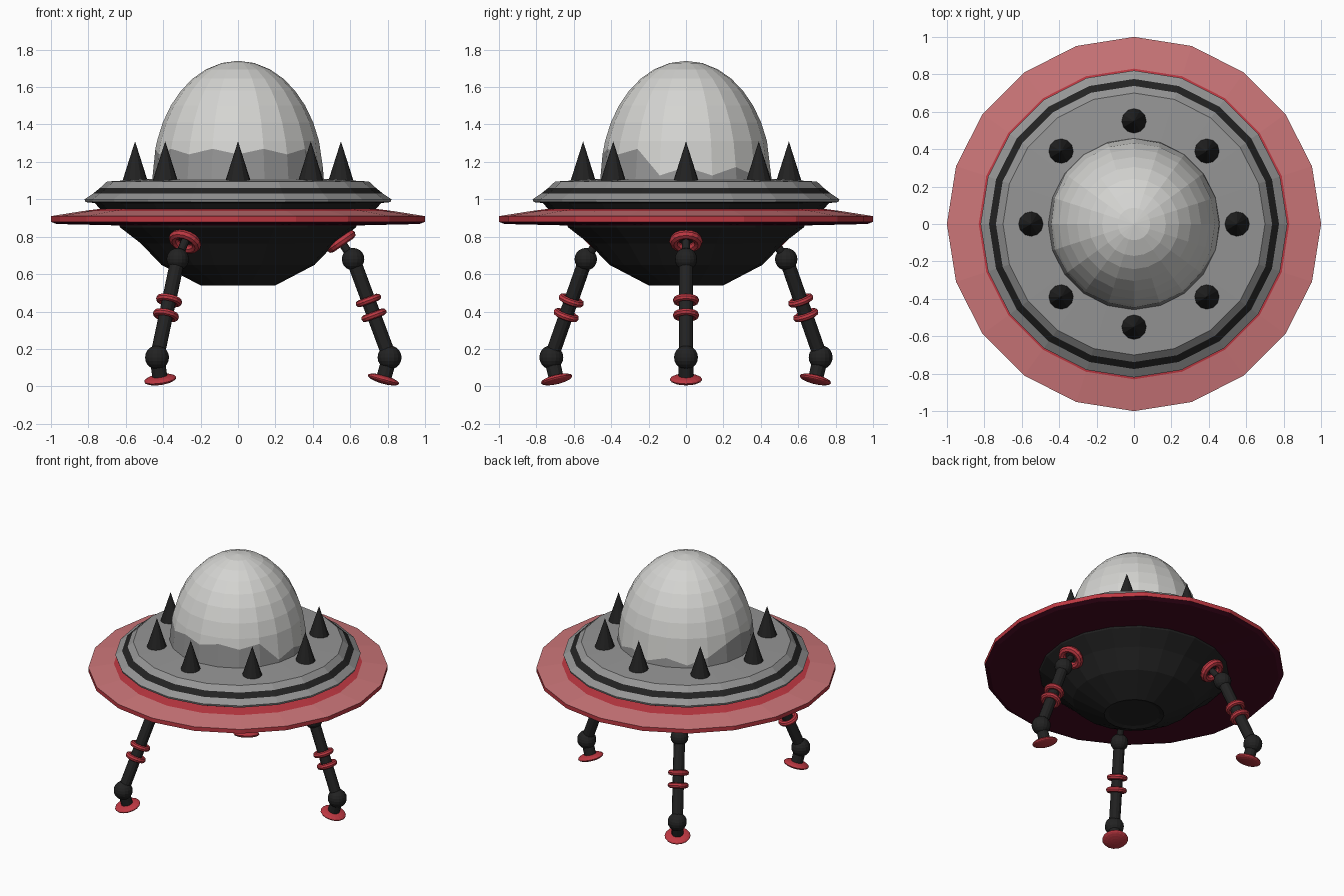
import bpy, bmesh, math
from mathutils import Vector

if "Cube" in bpy.data.objects:
    bpy.data.objects.remove(bpy.data.objects["Cube"])


def material(name, r, g, b):
    m = bpy.data.materials.new(name)
    m.diffuse_color = (r, g, b, 1)
    m.use_nodes = True
    m.node_tree.nodes["Principled BSDF"].inputs["Base Color"].default_value = m.diffuse_color
    return m


BLACK = material("black", 0.016, 0.016, 0.016)
GREY = material("deck grey", 0.30, 0.30, 0.30)
WHITE = material("dome white", 0.66, 0.66, 0.64)
RED = material("red", 0.52, 0.04, 0.055)
PINK = material("faded red", 0.60, 0.18, 0.19)
MAROON = material("maroon", 0.06, 0.003, 0.015)
N = 20


def lathe(name, rings, mats):
    """Skin a list of rings; ring = (radius, z) or a function of the angle."""
    bm = bmesh.new()
    rows = []
    for ring in rings:
        row = []
        if not callable(ring) and ring[0] == 0:
            row = [bm.verts.new((0, 0, ring[1]))] * N
        else:
            for i in range(N):
                a = math.tau * i / N
                r, z = ring(i) if callable(ring) else ring
                row.append(bm.verts.new((r * math.cos(a), r * math.sin(a), z)))
        rows.append(row)
    slots = list(dict.fromkeys(mats))
    for k, m in enumerate(mats):
        for i in range(N):
            j = (i + 1) % N
            quad = [rows[k][i], rows[k][j], rows[k + 1][j], rows[k + 1][i]]
            f = bm.faces.new(list(dict.fromkeys(quad)))
            f.material_index = slots.index(m)
    bmesh.ops.recalc_face_normals(bm, faces=bm.faces)
    me = bpy.data.meshes.new(name)
    bm.to_mesh(me)
    bm.free()
    for m in slots:
        me.materials.append(m)
    ob = bpy.data.objects.new(name, me)
    bpy.context.collection.objects.link(ob)
    return ob


def finish(name, mat):
    ob = bpy.context.object
    ob.name = name
    ob.data.materials.append(mat)
    return ob


def facing(direction):
    return Vector(direction).to_track_quat('Z', 'Y').to_euler()


def rod(name, a, b, r, mat):
    a, b = Vector(a), Vector(b)
    bpy.ops.mesh.primitive_cylinder_add(vertices=12, radius=r, depth=(b - a).length,
                                        location=(a + b) / 2, rotation=facing(b - a))
    return finish(name, mat)


def ball(name, p, r, mat, scale=(1, 1, 1), axis=(0, 0, 1)):
    bpy.ops.mesh.primitive_uv_sphere_add(segments=16, ring_count=10, radius=r,
                                         location=p, rotation=facing(axis))
    ob = finish(name, mat)
    ob.scale = scale
    return ob


def collar(name, p, axis, big, small):
    bpy.ops.mesh.primitive_torus_add(major_segments=16, minor_segments=8, major_radius=big,
                                     minor_radius=small, location=p, rotation=facing(axis))
    return finish(name, RED)


# lower hull
lathe("lower_hull", [(0.64, 0.87), (0.63, 0.85), (0.52, 0.765), (0.41, 0.65), (0.20, 0.54),
                     (0.17, 0.55), (0, 0.55)], [BLACK] * 6)

# wide outer ring
lathe("outer_ring", [(0.62, 0.86), (0.97, 0.868), (1.0, 0.88), (1.0, 0.91), (0.83, 0.937),
                     (0.73, 0.95)], [MAROON, MAROON, RED, PINK, RED])

# neck and upper deck with its black stripe
lathe("upper_deck", [(0.73, 0.94), (0.765, 0.98), (0.815, 0.985), (0.82, 1.0), (0.775, 1.03),
                     (0.738, 1.06), (0.70, 1.095), (0.45, 1.11), (0, 1.11)],
      [BLACK, BLACK, GREY, GREY, BLACK, GREY, GREY, GREY])


# egg-shaped dome, white dripping over a grey base at the front and left
def egg(z):
    t = max(0.0, (z - 1.12) / 0.62)
    return 0.455 * math.sqrt(max(0.0, 1 - t * t))


def drip(i):
    ang = 360 * i / N
    wave = 0.015 * (-1) ** i
    z = 1.255 + wave if 155 < ang < 325 else 1.15 + 1.5 * wave
    return egg(z), z


heights = [1.12 + 0.62 * math.sin(math.radians(d)) for d in (18, 28, 38, 48, 58, 68, 79)]
lathe("dome", [(0.46, 1.09), drip] + [(egg(z), z) for z in heights] + [(0, 1.74)],
      [GREY] + [WHITE] * 8)

# eight spikes around the dome
for k in range(8):
    a = math.tau * k / 8
    bpy.ops.mesh.primitive_cone_add(vertices=12, radius1=0.07, radius2=0, depth=0.22,
                                    location=(0.55 * math.cos(a), 0.55 * math.sin(a), 1.20))
    finish("spike", BLACK)

# three landing legs: direction, hip radius, ankle radius
for deg, hip_r, ankle_r in ((0, 0.615, 0.81), (121, 0.625, 0.84), (239, 0.625, 0.84)):
    d = Vector((math.cos(math.radians(deg)), math.sin(math.radians(deg)), 0))
    up = Vector((0, 0, 1))
    hip = d * hip_r + up * 0.68
    ankle = d * ankle_r + up * 0.155
    foot = d * (ankle_r - 0.033) + up * 0.037
    socket = d * 0.55 + up * 0.775
    axis = ankle - hip
    collar("leg_socket", socket, hip - socket, 0.065, 0.025)
    rod("leg_link", socket, hip, 0.022, BLACK)
    ball("hip_ball", hip, 0.06, BLACK)
    rod("leg", hip, ankle, 0.038, BLACK)
    for t in (0.42, 0.57):
        collar("leg_collar", hip + axis * t, axis, 0.052, 0.019)
    ball("ankle_ball", ankle, 0.064, BLACK)
    rod("ankle_stub", ankle, foot, 0.04, BLACK)
    ball("foot_pad", foot, 0.087, RED, (1, 1, 0.26), ankle - foot)
